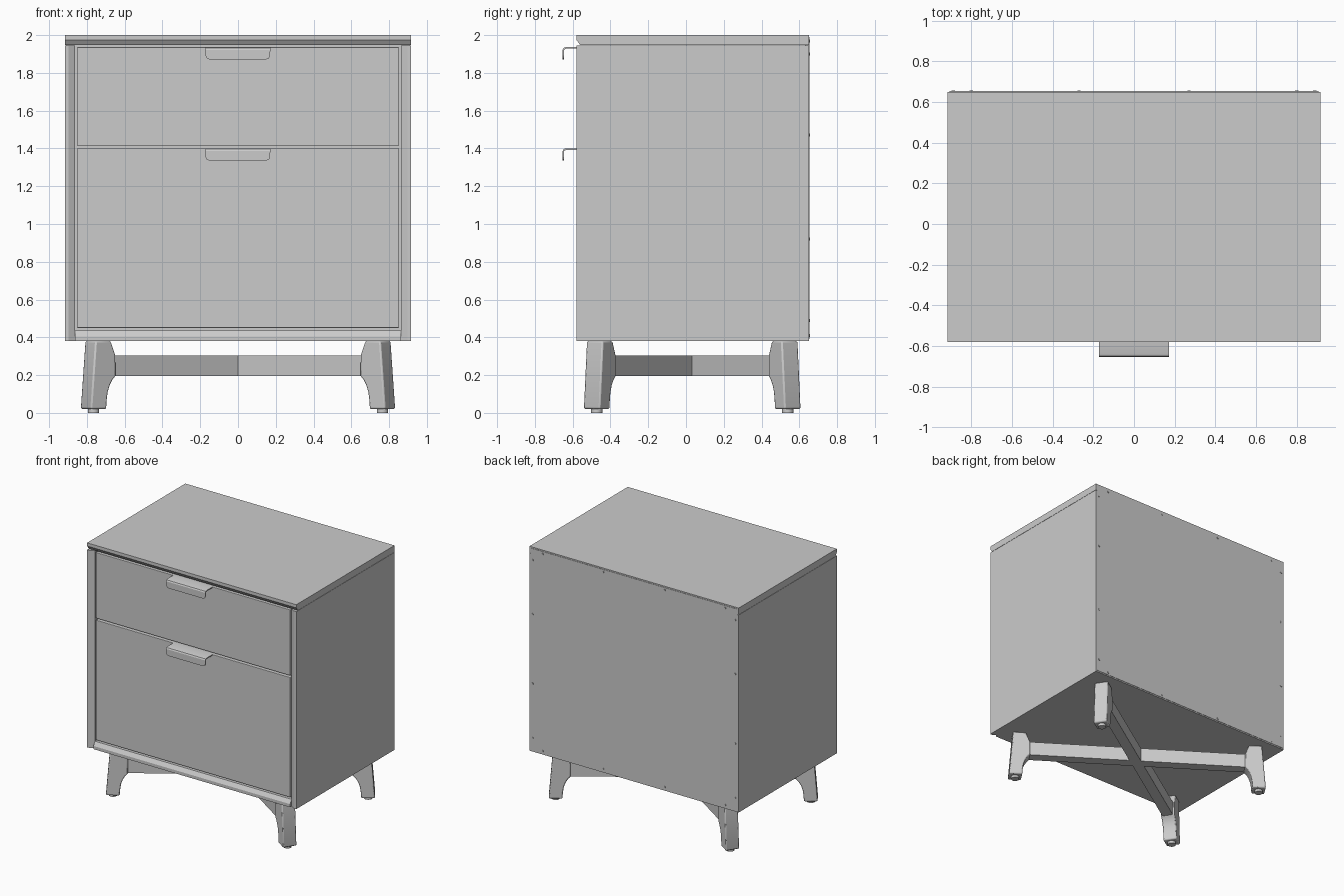
import bpy, bmesh, math
from mathutils import Matrix, Vector

if "Cube" in bpy.data.objects:
    bpy.data.objects.remove(bpy.data.objects["Cube"])

grey = bpy.data.materials.new("light_grey")
grey.diffuse_color = (0.6, 0.6, 0.6, 1)
grey.use_nodes = True
grey.node_tree.nodes["Principled BSDF"].inputs["Base Color"].default_value = grey.diffuse_color


def prism(name, pts, a, b, axes, bevel=0.0, matrix=None, smooth=False):
    """Extrude a 2D outline from a to b; axes gives the order, e.g. 'yzx' = points in y,z swept along x."""
    bm = bmesh.new()
    idx = ["xyz".index(c) for c in axes]

    def ring(d):
        out = []
        for u, v in pts:
            co = Vector((0, 0, 0))
            co[idx[0]], co[idx[1]], co[idx[2]] = u, v, d
            out.append(bm.verts.new(co))
        return out
    r0, r1 = ring(a), ring(b)
    bm.faces.new(r0)
    bm.faces.new(r1)
    n = len(pts)
    for i in range(n):
        j = (i + 1) % n
        bm.faces.new((r0[i], r0[j], r1[j], r1[i]))
    bmesh.ops.recalc_face_normals(bm, faces=bm.faces[:])
    me = bpy.data.meshes.new(name)
    bm.to_mesh(me)
    bm.free()
    me.materials.append(grey)
    ob = bpy.data.objects.new(name, me)
    bpy.context.collection.objects.link(ob)
    if matrix:
        ob.matrix_world = matrix
    if bevel:
        m = ob.modifiers.new("soft_edges", "BEVEL")
        m.width, m.segments, m.limit_method = bevel, 2, "ANGLE"
        m.angle_limit = math.radians(40)
    if smooth:
        bpy.ops.object.select_all(action="DESELECT")
        ob.select_set(True)
        bpy.context.view_layer.objects.active = ob
        bpy.ops.object.shade_smooth_by_angle(angle=math.radians(35))
    return ob


def box(name, x0, x1, y0, y1, z0, z1, bevel=0.0, matrix=None):
    return prism(name, [(x0, y0), (x1, y0), (x1, y1), (x0, y1)], z0, z1, "xyz", bevel, matrix)


# Case boards, front edges sloping in towards the drawers
W, IN, F, S, B = 0.917, 0.862, -0.58, -0.56, 0.65
prism("top_board", [(F, 2.0), (F, 1.975), (S, 1.947), (B, 1.947), (B, 2.0)], -W, W, "yzx")
prism("bottom_board", [(F, 0.38), (F, 0.405), (S, 0.435), (B, 0.435), (B, 0.38)], -IN, IN, "yzx")
for s, side in ((-1, "left"), (1, "right")):
    prism(side + "_board", [(s * W, F), (s * (W - 0.02), F), (s * IN, S), (s * IN, B), (s * W, B)],
          0.38, 1.945, "xyz")
box("back_panel", -0.907, 0.907, 0.63, 0.653, 0.39, 1.99)

# Drawer fronts with bent tab pulls on their top edges
for name, z0, z1 in (("upper", 1.415, 1.936), ("lower", 0.45, 1.40)):
    box(name + "_drawer_front", -0.852, 0.852, -0.565, -0.52, z0, z1, 0.003)
    t = 0.008
    elbow = [(-0.53, z1), (-0.638, z1), (-0.648, z1 - 0.004), (-0.653, z1 - 0.014),
             (-0.653 + t, z1 - 0.014), (-0.636, z1 - t), (-0.53, z1 - t)]
    prism(name + "_pull_tab", elbow, -0.173, 0.171, "yzx", smooth=True)
    lip = [(-0.173, z1 - 0.014), (-0.172, z1 - 0.045), (-0.166, z1 - 0.058), (-0.153, z1 - 0.064),
           (0.151, z1 - 0.064), (0.164, z1 - 0.058), (0.170, z1 - 0.045), (0.171, z1 - 0.014)]
    prism(name + "_pull_lip", lip, -0.653, -0.653 + t, "xzy")

# Screw heads around the back panel
spots = [(x, z) for x in (-0.8, -0.27, 0.27, 0.8) for z in (0.41, 1.97)]
spots += [(x, z) for x in (-0.888, 0.888) for z in (0.49, 0.92, 1.47, 1.9)]
for x, z in spots:
    disc = [(x + 0.008 * math.cos(k * math.pi / 4), z + 0.008 * math.sin(k * math.pi / 4)) for k in range(8)]
    prism("back_screw", disc, 0.65, 0.657, "xzy")

# Crossed base: four diagonal legs, each with a curved inner flare, plus stretchers
leg = [(0.868, 0.02), (0.963, 0.02), (0.966, 0.03), (0.937, 0.38), (0.84, 0.38), (0.81, 0.305),
       (0.808, 0.195), (0.828, 0.175), (0.846, 0.145), (0.858, 0.11), (0.864, 0.07)]
angle = math.atan2(0.507, 0.767)
for i, a in enumerate((angle, math.pi - angle, math.pi + angle, -angle)):
    m = Matrix.Translation((0, 0.033, 0)) @ Matrix.Rotation(a, 4, "Z")
    prism("leg", leg, -0.052, 0.052, "xzy", 0.008, m, True)
    foot = [(0.917 + 0.03 * math.cos(k * math.pi / 8), 0.03 * math.sin(k * math.pi / 8)) for k in range(16)]
    prism("foot_glide", foot, 0, 0.025, "xyz", 0.0, m, True)
    if i < 2:
        box("stretcher", -0.83, 0.83, -0.04, 0.04, 0.195, 0.305, 0.0, m)
